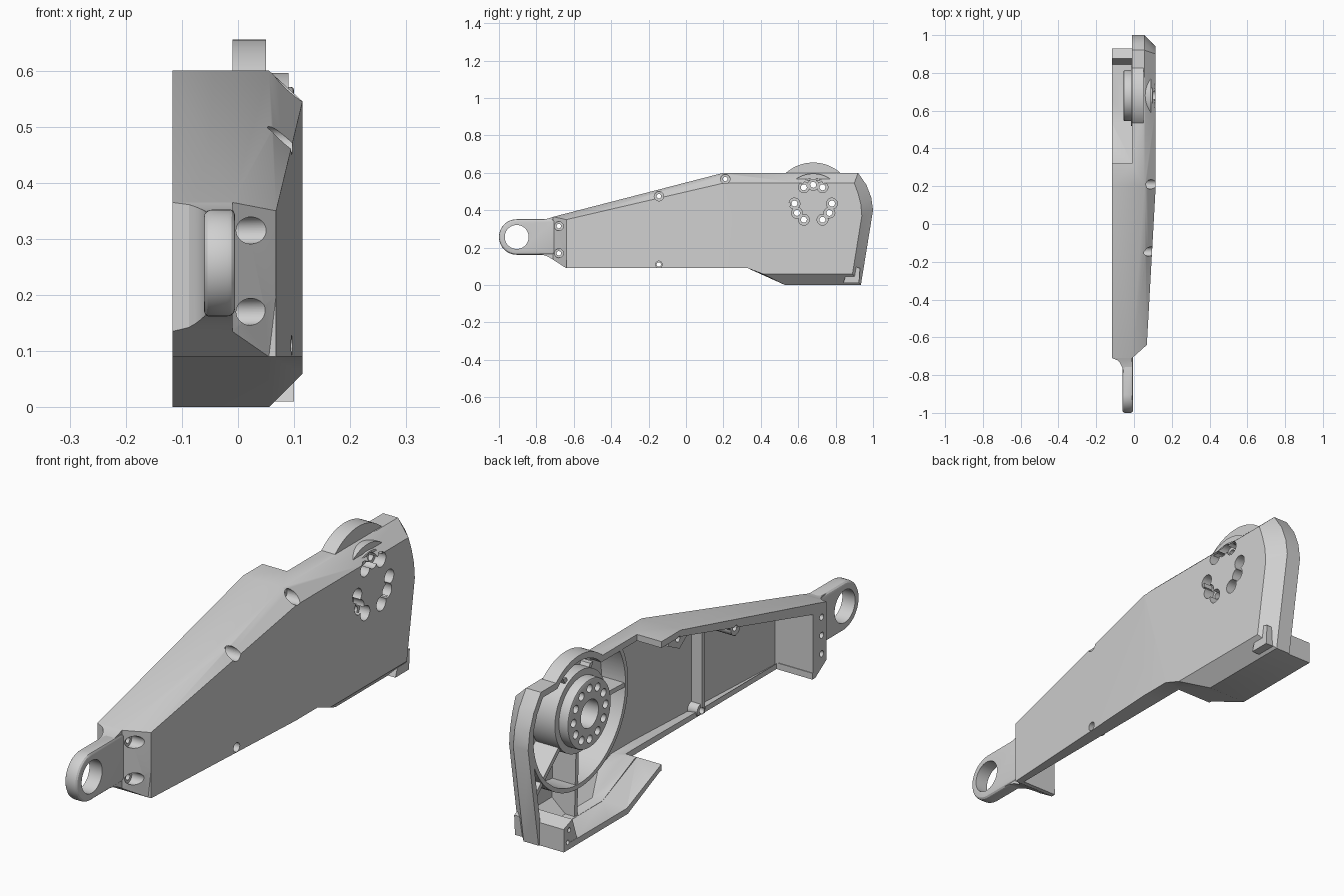
import bpy, bmesh, math
from math import sin, cos, pi, radians

if "Cube" in bpy.data.objects:
    bpy.data.objects.remove(bpy.data.objects["Cube"])

grey = bpy.data.materials.new("plain_grey")
grey.use_nodes = True
grey.diffuse_color = (0.63, 0.63, 0.63, 1)
grey.node_tree.nodes["Principled BSDF"].inputs["Base Color"].default_value = (0.63, 0.63, 0.63, 1)


def loft(name, loops, split=None):
    """Bridge closed loops of equal length and cap both ends."""
    bm = bmesh.new()
    rows = [[bm.verts.new(p) for p in loop] for loop in loops]
    n = len(rows[0])
    for a, b in zip(rows, rows[1:]):
        for i in range(n):
            j = (i + 1) % n
            bm.faces.new((a[i], a[j], b[j], b[i]))
    for end in (rows[0], rows[-1]):
        if split:
            i, j = split
            bm.faces.new(end[i:j + 1])
            bm.faces.new(end[j:] + end[:i + 1])
        else:
            bm.faces.new(end)
    bmesh.ops.recalc_face_normals(bm, faces=bm.faces)
    bmesh.ops.triangulate(bm, faces=[f for f in bm.faces if len(f.verts) == 4])
    me = bpy.data.meshes.new(name)
    bm.to_mesh(me)
    bm.free()
    me.materials.append(grey)
    ob = bpy.data.objects.new(name, me)
    bpy.context.collection.objects.link(ob)
    return ob


def prism(name, pts, x0, x1):
    return loft(name, [[(x, y, z) for y, z in pts] for x in (x0, x1)])


def disc(name, y, z, r, x0, x1, n=48):
    ring = [(y + r * cos(2 * pi * i / n), z + r * sin(2 * pi * i / n)) for i in range(n)]
    return prism(name, ring, x0, x1)


def apply_mod(ob, mod):
    bpy.context.view_layer.objects.active = ob
    bpy.ops.object.modifier_apply(modifier=mod.name)


def volume(me):
    bm = bmesh.new()
    bm.from_mesh(me)
    v = bm.calc_volume()
    bm.free()
    return v


def combine(targets, tool, op="DIFFERENCE"):
    """Boolean; falls back to another solver if a result collapses."""
    for ob in targets:
        before = ob.data.copy()
        for solver in ("EXACT", "MANIFOLD", "FLOAT"):
            mod = ob.modifiers.new("bool", "BOOLEAN")
            mod.operation, mod.solver, mod.object = op, solver, tool
            apply_mod(ob, mod)
            if volume(ob.data) > .05 * volume(before):
                break
            ob.modifiers.clear()
            ob.data = before.copy()
    bpy.data.objects.remove(tool)


def offset(pts, d):
    """Move a counter-clockwise outline inward by d."""
    out = []
    for i, p in enumerate(pts):
        a, b = pts[i - 1], pts[(i + 1) % len(pts)]
        l1, l2 = math.dist(a, p), math.dist(p, b)
        n1 = ((a[1] - p[1]) / l1, (p[0] - a[0]) / l1)
        n2 = ((p[1] - b[1]) / l2, (b[0] - p[0]) / l2)
        k = d / (1 + n1[0] * n2[0] + n1[1] * n2[1])
        out.append((p[0] + k * (n1[0] + n2[0]), p[1] + k * (n1[1] + n2[1])))
    return out


# Side outline at the shoulder, and the smaller outline of the outer face
FULL = [(-.64, .09), (.2, .09), (.33, .09), (.53, 0), (.935, 0), (1, .4), (.99, .47),
        (.965, .535), (.92, .6), (.2, .6), (-.71, .365), (-.71, .135)]
FACE = [(-.64, .09), (.2, .09), (.33, .09), (.41, .06), (.89, .06), (.94, .37), (.935, .43),
        (.92, .49), (.9, .545), (.2, .545), (-.64, .35), (-.64, .2)]


def outer_x(y):
    return .115 if y >= .2 else .115 - .047 * (.2 - y) / .84


def arm_loops(d, wall, open_x, front=-1):
    full = [(max(y, front), z) for y, z in offset(FULL, d)]
    face = [(max(y, front), z) for y, z in offset(FACE, d * .6)]
    return [[(open_x, y, z) for y, z in full],
            [((-.01 if y < -.65 else .055) - wall, y, z) for y, z in full],
            [(outer_x(y) - wall, y, z) for y, z in face]]


HY, HZ = .68, .436

# Hollow arm: inner surface, open rim and outer surface in one loft
shell = loft("arm_shell", arm_loops(.025, .02, -.117, -.625)[::-1] + arm_loops(0, 0, -.117), (1, 9))
combine([shell], prism("rear_cut", [(.32, .8), (.32, .116), (.536, .024), (.85, .024), (.875, .11),
                                    (.93, .09), (.93, -.1), (1.2, -.1), (1.2, .8)], -.3, -.01))
combine([shell], prism("bottom_cut", [(-.622, .03), (.32, .03), (.32, .135), (-.622, .135)], -.3, .04))

# Arched bump over the hub, hollow towards the open side
crown = [(HY + .219 * cos(radians(a)), HZ + .219 * sin(radians(a))) for a in range(42, 139, 2)]
bump = prism("hub_bump", crown, -.01, .05)
combine([shell, bump], disc("arch_cut", HY, HZ, .195, -.3, .035, 96))

# Corner block at the low rear end
corner = prism("rear_corner_block", [(.84, .01), (.925, .01), (.93, .09), (.875, .11)], -.116, .1)

# Bowl wall, ribs and screw bosses inside the arm
frame = disc("inner_frame", HY, HZ, .305, -.01, .2, 96)
combine([frame], disc("bowl_cut", HY, HZ, .288, -.3, .3, 96))


def rib(a, r0, r1, w=.009):
    c, s = cos(radians(a)), sin(radians(a))
    pts = [(HY + r * c - t * s, HZ + r * s + t * c)
           for r, t in ((r0, -w), (r1, -w), (r1, w), (r0, w))]
    return prism("rib", pts, -.005, .2)


for angle, reach in ((182, .3), (272, .45), (318, .5), (62, .3), (118, .3)):
    combine([frame], rib(angle, .12, reach), "UNION")
combine([frame], prism("cross_rib", [(-.162, 0), (-.142, 0), (-.142, .6), (-.162, .6)], .03, .2), "UNION")
combine([frame], prism("top_web", [(-.2, .53), (-.15, .44), (-.09, .51), (.14, .57), (.2, .525), (.27, .56),
                                   (.27, .65), (-.2, .65)], -.112, .2), "UNION")
for y, z, r, x in ((-.15, .475, .03, -.112), (.21, .567, .03, -.112), (-.145, .11, .026, .035)):
    combine([frame], disc("boss", y, z, r, x, .2), "UNION")
combine([frame], loft("limit", arm_loops(.006, .006, -.2), (1, 9)), "INTERSECT")

# Stepped bearing hub
hub = disc("hub", HY, HZ, .135, -.055, .1, 96)
bev = hub.modifiers.new("bevel", "BEVEL")
bev.width, bev.segments, bev.limit_method, bev.angle_limit = .006, 2, "ANGLE", 1
apply_mod(hub, bev)
combine([hub], disc("flange", HY, HZ, .16, -.015, .09, 96), "UNION")
combine([hub], disc("hub_bore", HY, HZ, .055, -.3, .085))

# Bolt circle, counterbored from outside in three groups of three
parts = [shell, frame, hub]
for k in range(12):
    a = radians(30 * k)
    y, z = HY + .1 * cos(a), HZ + .1 * sin(a)
    blind = k % 4 == 1 or k == 9 or k == 11
    blind = k in (1, 5, 9)
    combine([hub] if blind else parts[::2], disc("bolt_hole", y, z, .016, -.3, .08 if blind else .3, 20))
    if not blind:
        combine(parts[::2], disc("counterbore", y, z, .029, .07, .3, 28))

# Screw holes along the rim and in the front end block
for y, z, r, depth in ((-.145, .475, .025, .03), (.21, .567, .025, .05), (-.145, .11, .018, .07),
                       (-.68, .315, .024, -.005), (-.68, .17, .024, -.005)):
    combine(parts[:2], disc("screw_hole", y, z, .012, -.3, .3, 20))
    combine(parts[:2], disc("screw_head", y, z, r, depth, .3, 32))
combine([shell], disc("middle_hole", -.68, .243, .012, -.3, -.07, 20))
for y, z in ((.905, .03), (.895, .075)):
    combine([shell, corner], disc("corner_hole", y, z, .009, -.3, -.08, 16))

# Front eye: rounded tab with a hole, and a flared neck
EY, EZ, ER = -.905, .257, .095
arc = [(EY + ER * cos(radians(a)), EZ + ER * sin(radians(a))) for a in range(90, 271, 6)]
eye = prism("front_eye", arc + [(-.7, EZ - ER), (-.7, EZ + ER)], -.061, -.005)
bev = eye.modifiers.new("bevel", "BEVEL")
bev.width, bev.segments, bev.limit_method, bev.angle_limit = .014, 3, "ANGLE", 1
apply_mod(eye, bev)
combine([eye], disc("eye_hole", EY, EZ, .064, -.3, .3, 64))

sections = []
for i in range(9):
    t = i / 8
    flare = 1 - math.sqrt(max(0, 1 - t * t))
    y, x0 = -.8 + .09 * t, -.056 - .061 * flare
    lo, hi = .166 - .031 * t * t, .348 + .017 * t * t
    sections.append([(x0, y, lo), (-.01, y, lo), (-.01, y, hi), (x0, y, hi)])
neck = loft("eye_neck", sections)

# Smooth the round surfaces, keep edges sharp
for ob in (shell, bump, corner, frame, hub, eye, neck):
    bpy.ops.object.select_all(action="DESELECT")
    ob.select_set(True)
    bpy.context.view_layer.objects.active = ob
    bpy.ops.object.shade_smooth_by_angle(angle=radians(25))
